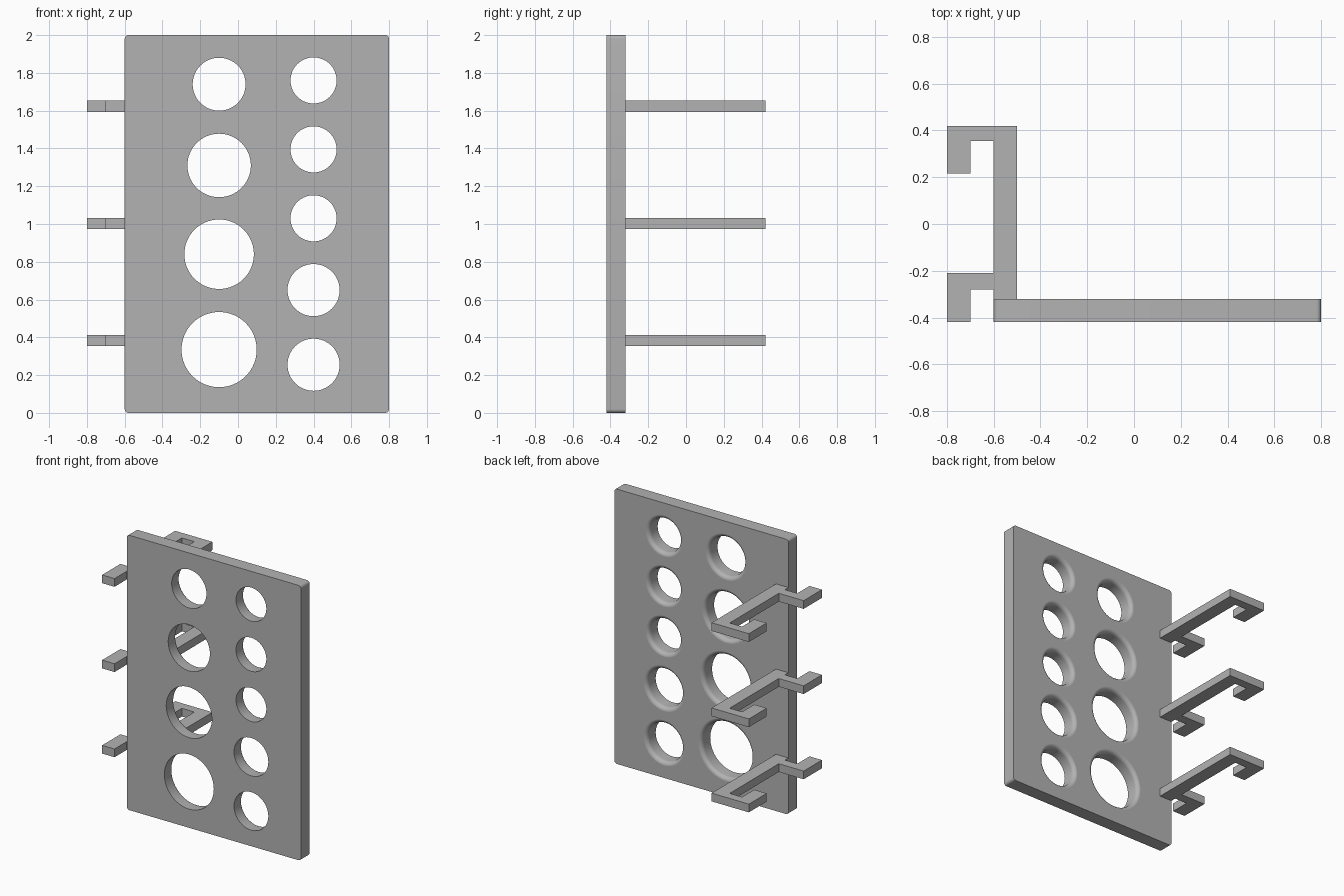
import bpy
import bmesh
from math import sin, cos, pi, radians

cube = bpy.data.objects.get("Cube")
if cube:
    bpy.data.objects.remove(cube, do_unlink=True)

# Single grey plastic
grey = bpy.data.materials.new("grey plastic")
grey.use_nodes = True
colour = (0.45, 0.45, 0.45, 1)
grey.diffuse_color = colour
grey.node_tree.nodes["Principled BSDF"].inputs["Base Color"].default_value = colour

FRONT, BACK = -0.42, -0.32


def add_object(name, bm):
    bmesh.ops.recalc_face_normals(bm, faces=bm.faces)
    mesh = bpy.data.meshes.new(name)
    bm.to_mesh(mesh)
    bm.free()
    mesh.materials.append(grey)
    obj = bpy.data.objects.new(name, mesh)
    bpy.context.collection.objects.link(obj)
    return obj


def lathe_y(bm, x, z, profile, sides=64):
    """Closed solid of revolution about a y axis through (x, z)."""
    rings = []
    for r, y in profile:
        rings.append([bm.verts.new((x + r * cos(2 * pi * i / sides), y,
                                    z + r * sin(2 * pi * i / sides)))
                      for i in range(sides)])
    for a, b in zip(rings, rings[1:]):
        for i in range(sides):
            j = (i + 1) % sides
            bm.faces.new((a[i], a[j], b[j], b[i]))
    bm.faces.new(rings[0])
    bm.faces.new(rings[-1])


# Plate with four rounded corners
bm = bmesh.new()
bmesh.ops.create_cube(bm, size=1)
for v in bm.verts:
    v.co = (0.1 + v.co.x * 1.4, (FRONT + BACK) / 2 + v.co.y * (BACK - FRONT), 1 + v.co.z * 2)
depth_edges = [e for e in bm.edges if abs(e.verts[0].co.y - e.verts[1].co.y) > 0.01]
bmesh.ops.bevel(bm, geom=depth_edges, offset=0.02, segments=5, profile=0.5, affect='EDGES')
plate = add_object("plate", bm)

# Holes: straight at the front, rounded lip at the back
holes = [(-0.1, 1.74, 0.14), (-0.1, 1.31, 0.168), (-0.1, 0.84, 0.184), (-0.1, 0.335, 0.199),
         (0.4, 1.76, 0.122), (0.4, 1.395, 0.122), (0.4, 1.03, 0.122),
         (0.4, 0.65, 0.138), (0.4, 0.255, 0.138)]
LIP = 0.03
bm = bmesh.new()
for x, z, r in holes:
    profile = [(r, FRONT - 0.05)]
    for k in range(7):
        a = k / 6 * pi / 2
        profile.append((r + LIP * (1 - cos(a)), BACK + 0.0005 - LIP + LIP * sin(a)))
    profile.append((r + LIP, BACK + 0.05))
    lathe_y(bm, x, z, profile)
cutter = add_object("hole_cutter", bm)
cutter.hide_render = True

cut = plate.modifiers.new("holes", 'BOOLEAN')
cut.operation = 'DIFFERENCE'
cut.solver = 'EXACT'
cut.object = cutter
bpy.context.view_layer.objects.active = plate
plate.select_set(True)
bpy.ops.object.modifier_apply(modifier=cut.name)
bpy.data.objects.remove(cutter, do_unlink=True)

# Smooth lips and corners, flat broad faces
bpy.ops.object.select_all(action='DESELECT')
plate.select_set(True)
bpy.ops.object.shade_smooth_by_angle(angle=radians(35))
for face in plate.data.polygons:
    if abs(face.normal.y) > 0.999:
        face.use_smooth = False

# Bracket outline seen from above: long arm with two hooked fingers
outline = [(-0.5, BACK), (-0.5, 0.42), (-0.8, 0.42), (-0.8, 0.215), (-0.7, 0.215),
           (-0.7, 0.355), (-0.6, 0.355), (-0.6, -0.21), (-0.8, -0.21), (-0.8, FRONT),
           (-0.7, FRONT), (-0.7, -0.28), (-0.6, -0.28), (-0.6, BACK)]
for name, z in (("lower", 0.353), ("middle", 0.973), ("upper", 1.593)):
    bm = bmesh.new()
    base = bm.faces.new([bm.verts.new((x, y, z)) for x, y in outline])
    top = bmesh.ops.extrude_face_region(bm, geom=[base])["geom"]
    bmesh.ops.translate(bm, vec=(0, 0, 0.06),
                        verts=[g for g in top if isinstance(g, bmesh.types.BMVert)])
    add_object(name + "_hook_bracket", bm)
